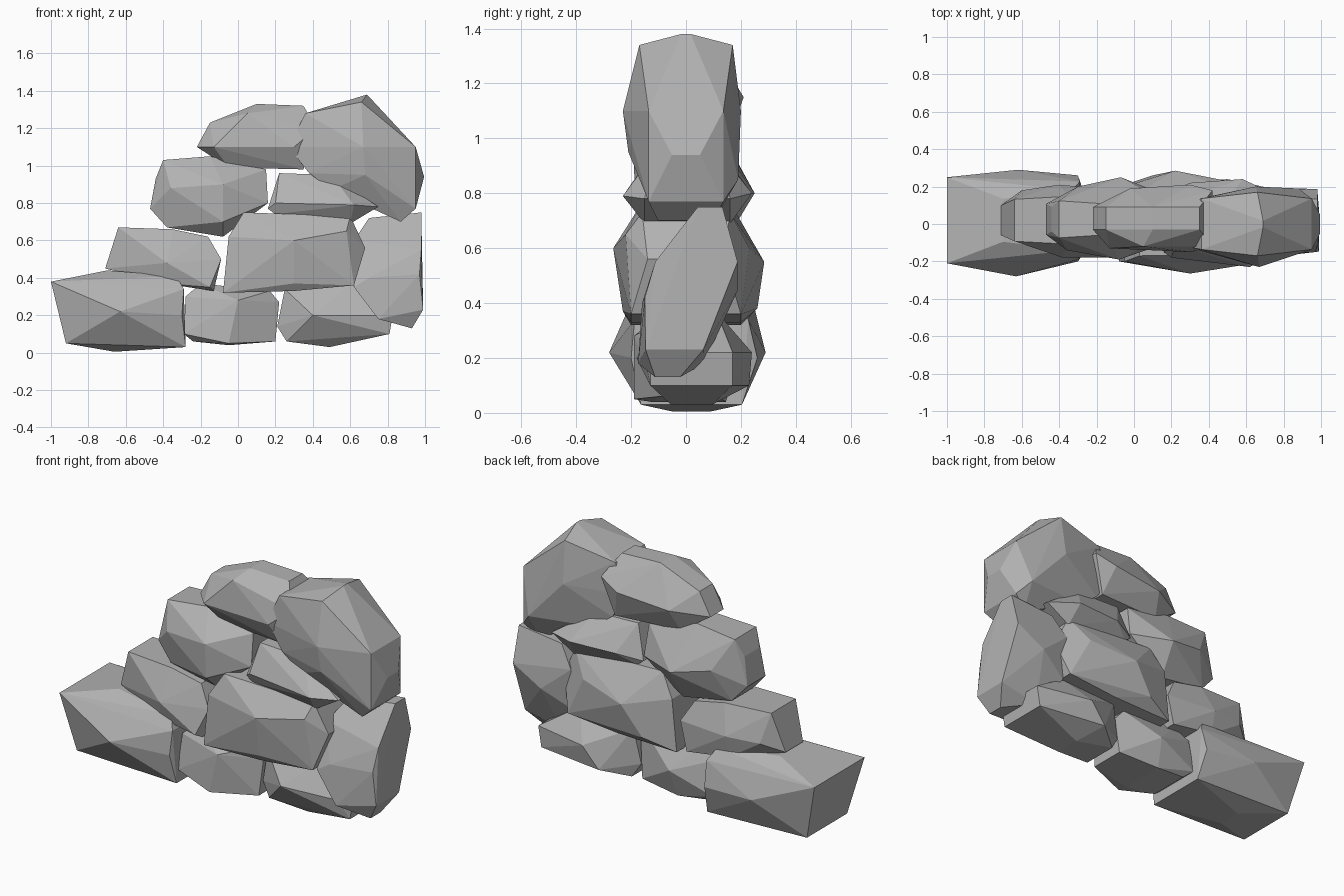
import bpy
import bmesh
import math

default_cube = bpy.data.objects.get("Cube")
if default_cube:
    bpy.data.objects.remove(default_cube)

# One plain stone colour for every rock
stone = bpy.data.materials.new("stone_grey")
stone.use_nodes = True
grey = (.45, .45, .45, 1)
stone.diffuse_color = grey
stone.node_tree.nodes["Principled BSDF"].inputs["Base Color"].default_value = grey


def rock(name, outline, near, far, bulges, lean=0):
    """Convex faceted stone: a front outline given thickness, plus bulging points.

    outline: (x, z) or (x, z, thickness factor) corners of the silhouette
    near, far: y of the front and back rims
    bulges: (x, y, z) points pushed out beyond the rims
    lean: shift in y for each unit of height
    """
    bm = bmesh.new()
    middle = (near + far) / 2
    half = (far - near) / 2
    centre = sum(corner[1] for corner in outline) / len(outline)
    for corner in outline:
        x, z = corner[:2]
        factor = corner[2] if len(corner) > 2 else 1
        shift = middle + lean * (z - centre)
        for side in (-1, 1):
            bm.verts.new((x, shift + side * half * factor, z))
    for point in bulges:
        bm.verts.new(point)

    hull = bmesh.ops.convex_hull(bm, input=bm.verts[:])
    spare = set(hull["geom_interior"]) | set(hull["geom_unused"])
    bmesh.ops.delete(bm, geom=[v for v in spare if isinstance(v, bmesh.types.BMVert)],
                     context="VERTS")
    bmesh.ops.dissolve_limit(bm, angle_limit=math.radians(3),
                             verts=bm.verts[:], edges=bm.edges[:])
    bmesh.ops.recalc_face_normals(bm, faces=bm.faces[:])

    mesh = bpy.data.meshes.new(name)
    bm.to_mesh(mesh)
    bm.free()
    mesh.materials.append(stone)
    obj = bpy.data.objects.new(name, mesh)
    bpy.context.collection.objects.link(obj)
    return obj


# Bottom course
rock("left_base_rock",
     [(-1, .38), (-.7, .44, .5), (-.33, .41, .7), (-.29, .34, .9), (-.28, .03, .8),
      (-.66, .005, .3), (-.92, .05, .8)],
     -.21, .25,
     [(-.63, -.28, .22), (-.62, .29, .22), (-.3, -.2, .2), (-.3, .26, .2)])

rock("centre_base_rock",
     [(-.29, .1), (-.28, .3, .8), (-.2, .37, .6), (.17, .33, .7), (.22, .27, .6),
      (.2, .06, .7), (-.05, .04, .9), (-.24, .06, .8)],
     -.14, .16,
     [(-.05, -.19, .05), (0, -.19, .28), (-.03, .2, .2)])

rock("right_base_rock",
     [(.21, .14, .6), (.26, .06, .7), (.49, .03, .5), (.81, .1), (.83, .22),
      (.6, .37, .6), (.25, .34, .7)],
     -.13, .17,
     [(.4, -.18, .2), (.75, -.15, .2), (.5, .24, .22), (.4, .23, .1)])

# Middle course
rock("left_middle_rock",
     [(-.71, .45, .5), (-.64, .67, .7), (-.35, .66, .8), (-.16, .62, .8),
      (-.09, .5), (-.13, .33), (-.4, .37)],
     -.14, .18,
     [(-.38, -.18, .48), (-.15, -.18, .35), (-.4, .21, .5), (-.6, .18, .5)])

rock("centre_slab",
     [(-.08, .32), (-.05, .62), (.03, .75, .85), (.6, .73, .8), (.68, .56, .7),
      (.62, .36), (.3, .33)],
     -.2, .2,
     [(.3, -.265, .6), (.3, -.23, .37), (.58, -.22, .65), (.22, .285, .55),
      (.1, .26, .38), (.5, .23, .6)])

rock("right_upright_rock",
     [(.98, .75, .3), (.7, .72, .4), (.62, .6, .8), (.62, .35), (.75, .18, .8),
      (.93, .13, .3), (.99, .23, .7), (.98, .55)],
     -.14, .16,
     [(.7, -.16, .4), (.97, -.15, .42), (.8, .19, .45)], lean=.25)

# Upper course
rock("left_upper_rock",
     [(-.47, .77, .5), (-.44, .93, .4), (-.4, 1.03, .6), (-.15, 1.05, .5),
      (.15, .98, .6), (.16, .8, .8), (-.08, .62, .7), (-.38, .67, .6)],
     -.14, .19,
     [(-.36, -.14, .88), (-.08, -.19, .9), (-.08, -.18, .7), (-.07, .25, .8),
      (-.3, .2, .85)])

rock("thin_ledge_rock",
     [(.16, .77, .8), (.22, .96, .6), (.5, .95, .6), (.75, .78, .8),
      (.6, .69, .8), (.2, .74, .8)],
     -.19, .2,
     [(.2, -.18, .8), (.62, -.23, .79), (.58, .24, .8), (.3, .22, .8)])

# Top course
rock("left_top_rock",
     [(-.22, 1.1, .4), (-.15, 1.23, .4), (.1, 1.33, .4), (.35, 1.32, .4),
      (.42, 1.2), (.35, .98, .8), (-.05, .99, .6)],
     -.12, .18,
     [(-.13, -.13, 1.1), (.05, -.12, 1.28), (.3, -.15, 1.1), (-.02, .19, 1.12),
      (.3, .21, 1.15)])

rock("right_top_boulder",
     [(.27, 1.1, .7), (.36, 1.28, .8), (.66, 1.34), (.69, 1.38, .1), (.95, 1.1, .8),
      (.995, .94, .3), (.95, .77, .8), (.87, .7, .6), (.5, .87, .8), (.38, .96, .8)],
     -.17, .17,
     [(.67, -.23, 1.1), (.68, -.21, .95), (.65, .2, 1.1), (.88, .19, .85)])
